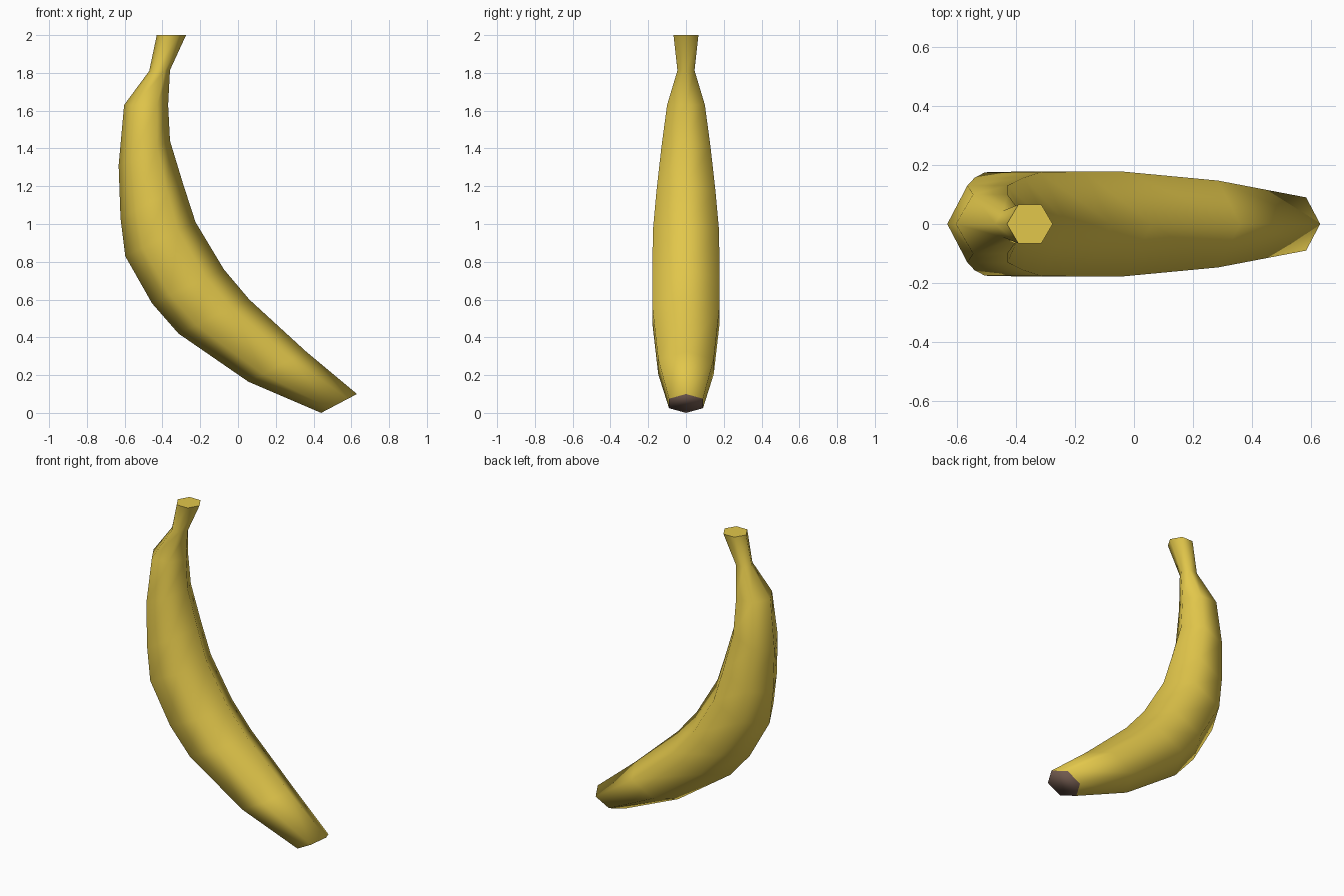
import bpy, bmesh
from mathutils import Vector

if "Cube" in bpy.data.objects:
    bpy.data.objects.remove(bpy.data.objects["Cube"])

# Materials
def material(name, rgb):
    m = bpy.data.materials.new(name)
    m.diffuse_color = (*rgb, 1)
    m.use_nodes = True
    m.node_tree.nodes["Principled BSDF"].inputs["Base Color"].default_value = m.diffuse_color
    return m

yellow = material("banana_yellow", (0.76, 0.57, 0.07))
brown = material("tip_brown", (0.17, 0.105, 0.08))

# Cross-sections from tip to stem: outer x, outer z, inner x, inner z, half width in y
rings = [
    (0.44, 0.00, 0.63, 0.10, 0.09),
    (0.055, 0.165, 0.36, 0.325, 0.147),
    (-0.315, 0.42, 0.06, 0.60, 0.177),
    (-0.455, 0.58, -0.075, 0.76, 0.178),
    (-0.597, 0.83, -0.225, 1.01, 0.175),
    (-0.622, 1.03, -0.29, 1.21, 0.157),
    (-0.632, 1.31, -0.36, 1.44, 0.13),
    (-0.603, 1.63, -0.37, 1.63, 0.10),
    (-0.47, 1.81, -0.36, 1.815, 0.045),
    (-0.43, 2.00, -0.275, 2.00, 0.066),
]

# Six-sided skin: corners point along the bend, flats face the sides
bm = bmesh.new()
loops = []
for ox, oz, ix, iz, w in rings:
    outer, inner = Vector((ox, 0, oz)), Vector((ix, 0, iz))
    loop = []
    for t, s in ((0, 0), (.25, -1), (.75, -1), (1, 0), (.75, 1), (.25, 1)):
        loop.append(bm.verts.new(outer.lerp(inner, t) + Vector((0, s * w, 0))))
    loops.append(loop)
for a, b in zip(loops, loops[1:]):
    for i in range(6):
        j = (i + 1) % 6
        bm.faces.new((a[i], a[j], b[j], b[i]))

# End caps: dark, softly shaded blossom tip and flat yellow stem cut
tip = bm.faces.new(loops[0][::-1])
tip.material_index = 1
stem = bm.faces.new(loops[-1])
bmesh.ops.recalc_face_normals(bm, faces=bm.faces[:])
for f in bm.faces:
    f.smooth = True
stem.smooth = False
for e in stem.edges:
    e.smooth = False

mesh = bpy.data.meshes.new("banana")
bm.to_mesh(mesh)
bm.free()
mesh.materials.append(yellow)
mesh.materials.append(brown)
banana = bpy.data.objects.new("banana", mesh)
bpy.context.collection.objects.link(banana)
